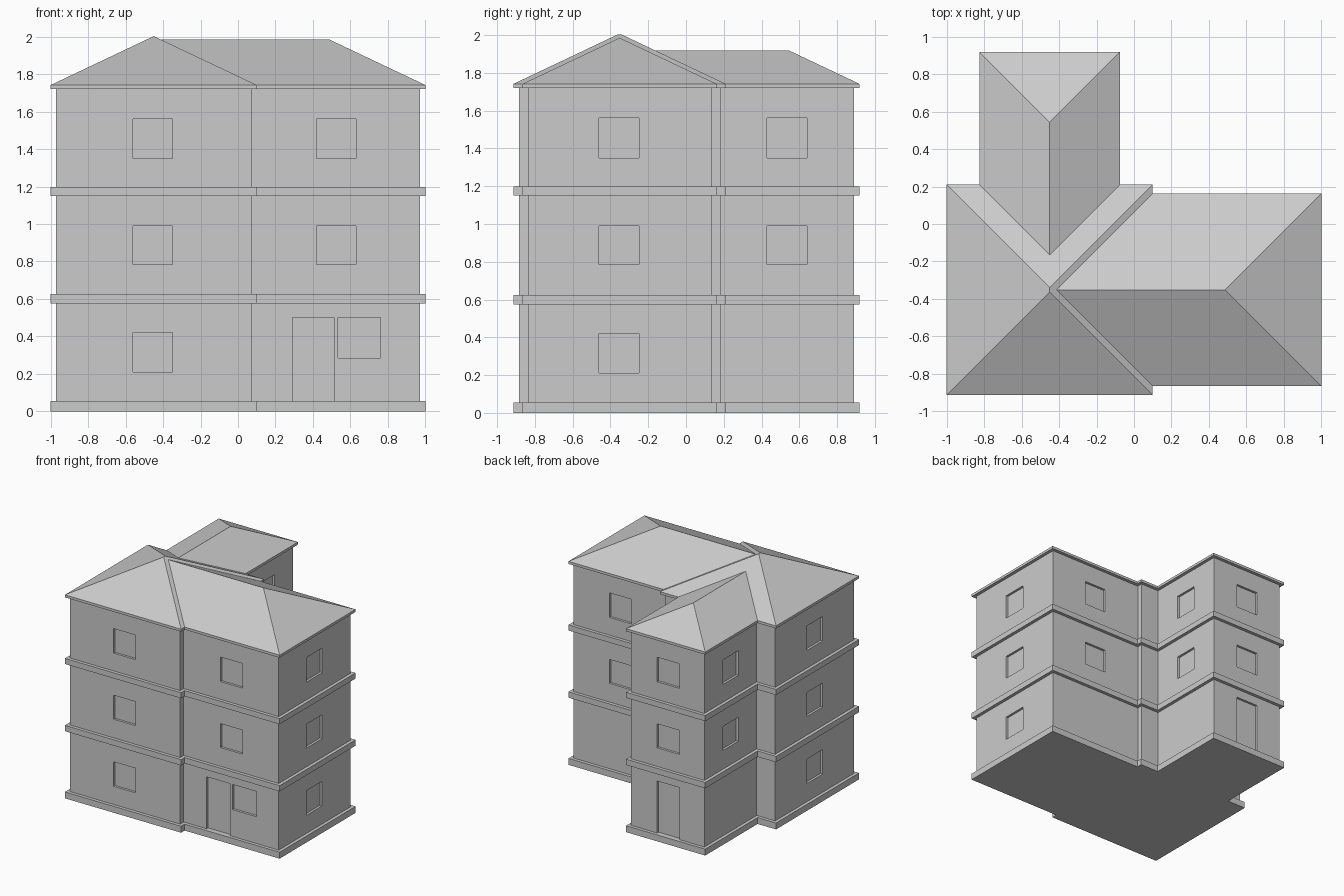
import bpy
import bmesh
from mathutils import Matrix, Vector

if "Cube" in bpy.data.objects:
    bpy.data.objects.remove(bpy.data.objects["Cube"])

# One plain grey for the whole building
grey = bpy.data.materials.new("plain_grey")
grey.use_nodes = True
colour = (0.6, 0.6, 0.6, 1)
grey.diffuse_color = colour
grey.node_tree.nodes["Principled BSDF"].inputs["Base Color"].default_value = colour

INSET = 0.028       # walls stand back from the bands and eaves
RECESS = 0.02       # depth of windows and doors
EAVE, ROOF = 1.72, 1.742
BANDS = [(0, 0.055), (0.575, 0.625), (1.15, 1.198), (EAVE, ROOF)]
FLOORS = [(0.21, 0.42), (0.785, 0.99), (1.35, 1.56)]
DOOR = (0.055, 0.5)
SLOPE = 0.474


def finish(name, bm):
    bmesh.ops.recalc_face_normals(bm, faces=bm.faces)
    mesh = bpy.data.meshes.new(name)
    bm.to_mesh(mesh)
    bm.free()
    mesh.materials.append(grey)
    obj = bpy.data.objects.new(name, mesh)
    bpy.context.collection.objects.link(obj)
    return obj


def add_box(bm, x0, x1, y0, y1, z0, z1):
    size = Matrix.Diagonal((x1 - x0, y1 - y0, z1 - z0, 1))
    centre = Matrix.Translation(((x0 + x1) / 2, (y0 + y1) / 2, (z0 + z1) / 2))
    bmesh.ops.create_cube(bm, size=1, matrix=centre @ size)


def build_walls(name, x0, x1, y0, y1, openings):
    """Wall block with shallow openings: (side, start, end, (bottom, top))."""
    bm = bmesh.new()
    add_box(bm, x0, x1, y0, y1, 0, EAVE + 0.01)
    walls = finish(name, bm)
    cut = bmesh.new()
    for side, a, b, (z0, z1) in openings:
        plane = {"front": y0, "back": y1, "west": x0, "east": x1}[side]
        span = (plane - RECESS, plane + RECESS)
        box = (a, b, *span) if side in ("front", "back") else (*span, a, b)
        add_box(cut, *box, z0, z1)
    cutter = finish(name + "_cutter", cut)
    cutter.hide_render = True
    mod = walls.modifiers.new("openings", "BOOLEAN")
    mod.operation, mod.solver, mod.object = "DIFFERENCE", "EXACT", cutter
    bpy.context.view_layer.objects.active = walls
    bpy.ops.object.modifier_apply(modifier=mod.name)
    bpy.data.objects.remove(cutter)


def build_bands(name, x0, x1, y0, y1):
    bm = bmesh.new()
    for z0, z1 in BANDS:
        add_box(bm, x0, x1, y0, y1, z0, z1)
    finish(name, bm)


def build_roof(name, x0, x1, y0, y1, ridge_a, ridge_b):
    """Hull of the eave rectangle and the ridge ends."""
    bm = bmesh.new()
    points = [(x, y, ROOF) for x in (x0, x1) for y in (y0, y1)] + [ridge_a, ridge_b]
    for p in points:
        bm.verts.new(Vector(p))
    bmesh.ops.convex_hull(bm, input=bm.verts)
    bmesh.ops.dissolve_limit(bm, angle_limit=0.01, verts=bm.verts, edges=bm.edges)
    finish(name, bm)


# Footprints at the eaves
MX0, MX1, MY0, MY1 = -1.0, 0.1, -0.913, 0.21
EX1, EY0, EY1 = 1.0, -0.865, 0.162
NX0, NX1, NY1 = -0.825, -0.075, 0.918
CX, CY = -0.45, (MY0 + MY1) / 2

main_win = (-0.56, -0.35)
side_win = (-0.46, -0.25)
east_win = (0.42, 0.63)
north_win = (0.43, 0.64)

# Main block
openings = [("front", *main_win, f) for f in FLOORS]
openings += [("west", *side_win, f) for f in FLOORS]
build_walls("main_walls", MX0 + INSET, MX1 - INSET, MY0 + INSET, MY1 - INSET, openings)
build_bands("main_bands", MX0, MX1, MY0, MY1)
half = (MX1 - MX0) / 2
peak = ROOF + SLOPE * half
build_roof("main_roof", MX0, MX1, MY0, MY1,
           (CX, MY0 + half, peak), (CX, MY1 - half, peak))

# East wing
openings = [(s, *east_win, f) for s in ("front", "back") for f in FLOORS[1:]]
openings += [("east", *side_win, f) for f in FLOORS]
openings += [("front", 0.29, 0.512, DOOR), ("front", 0.535, 0.76, (0.285, 0.5))]
build_walls("east_wing_walls", CX, EX1 - INSET, EY0 + INSET, EY1 - INSET, openings)
build_bands("east_wing_bands", CX, EX1, EY0, EY1)
half = (EY1 - EY0) / 2
ridge, mid = ROOF + SLOPE * half, (EY0 + EY1) / 2
build_roof("east_wing_roof", CX, EX1, EY0, EY1, (CX, mid, ridge), (EX1 - half, mid, ridge))

# North wing
openings = [("back", *main_win, f) for f in [DOOR] + FLOORS[1:]]
openings += [(s, *north_win, f) for s in ("west", "east") for f in FLOORS[1:]]
build_walls("north_wing_walls", NX0 + INSET, NX1 - INSET, CY, NY1 - INSET, openings)
build_bands("north_wing_bands", NX0, NX1, CY, NY1)
half = (NX1 - NX0) / 2
ridge = ROOF + SLOPE * half
build_roof("north_wing_roof", NX0, NX1, CY, NY1, (CX, CY, ridge), (CX, NY1 - half, ridge))
